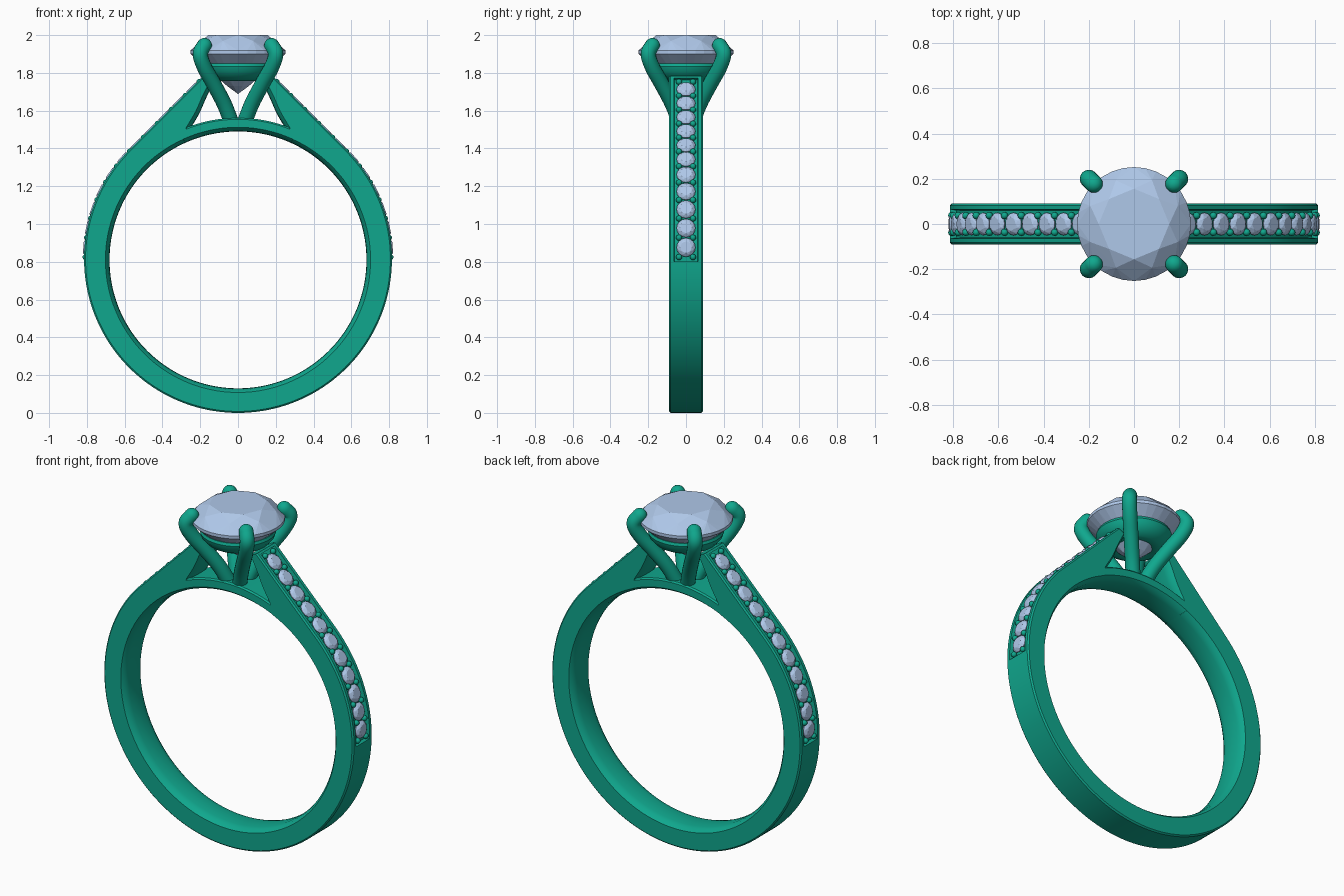
import bpy, bmesh
from math import sin, cos, pi, radians, sqrt
from mathutils import Vector, Matrix

if "Cube" in bpy.data.objects:
    bpy.data.objects.remove(bpy.data.objects["Cube"])


def material(name, color):
    m = bpy.data.materials.new(name)
    m.diffuse_color = color
    m.use_nodes = True
    m.node_tree.nodes["Principled BSDF"].inputs["Base Color"].default_value = m.diffuse_color
    return m


METAL = material("metal", (0.005, 0.39, 0.27, 1))
STONE = material("stone", (0.43, 0.58, 0.82, 1))


def finish(bm, name, mat, smooth=True, mirror=None):
    bmesh.ops.remove_doubles(bm, verts=bm.verts, dist=1e-5)
    bmesh.ops.recalc_face_normals(bm, faces=bm.faces)
    me = bpy.data.meshes.new(name)
    bm.to_mesh(me)
    bm.free()
    me.materials.append(mat)
    ob = bpy.data.objects.new(name, me)
    bpy.context.collection.objects.link(ob)
    if mirror:
        mod = ob.modifiers.new("mirror", "MIRROR")
        mod.use_axis = mirror
        mod.merge_threshold = 1e-4
    if smooth:
        bpy.ops.object.select_all(action="DESELECT")
        ob.select_set(True)
        bpy.context.view_layer.objects.active = ob
        bpy.ops.object.shade_smooth_by_angle(angle=radians(35))
    return ob


def loft(sections, loop=False, cap_start=False, cap_end=False):
    """Skin a list of closed cross-sections."""
    bm = bmesh.new()
    rows = [[bm.verts.new(p) for p in s] for s in sections]
    n = len(rows[0])
    for a, b in zip(rows, rows[1:] + (rows[:1] if loop else [])):
        for i in range(n):
            j = (i + 1) % n
            bm.faces.new((a[i], a[j], b[j], b[i]))
    if cap_start:
        bm.faces.new(rows[0])
    if cap_end:
        bm.faces.new(rows[-1])
    return bm


def spline(pts, n):
    """Catmull-Rom samples through 2D points."""
    p = [Vector(q) for q in pts]
    p = [2 * p[0] - p[1]] + p + [2 * p[-1] - p[-2]]
    out = []
    for k in range(1, len(p) - 2):
        a, b, c, d = p[k - 1:k + 3]
        for i in range(n):
            t = i / n
            out.append(0.5 * (2 * b + (c - a) * t + (2 * a - 5 * b + 4 * c - d) * t * t
                              + (3 * b - a - 3 * c + d) * t ** 3))
    return out + [p[-2]]


# --- Band: outer and inner outlines in the x-z plane ---
R_OUT, Z_OUT, R_IN, Z_IN = 0.815, 0.815, 0.68, 0.81
W = 0.09
ARC_END = Vector((R_OUT * cos(pi / 4), Z_OUT + R_OUT * sin(pi / 4)))
TIP = ARC_END + Vector((-0.391, 0.391))


def outer(a):
    return Vector((R_OUT * cos(a), Z_OUT + R_OUT * sin(a)))


def inner(a, r=R_IN):
    return Vector((r * cos(a), Z_IN + r * sin(a)))


def section(i, o, depth=0.0):
    """Comfort-fit cross-section with an optional channel in the outer face."""
    d = (o - i).normalized()
    half = [(i, 0.0, 0.0), (i, 0.002, 0.045), (i, 0.008, 0.072), (i, 0.022, W),
            (o, -0.008, W), (o, 0.0, W - 0.008), (o, 0.0, 0.064), (o, -depth, 0.060)]
    ring = half + [(p, h, -y) for p, h, y in reversed(half[1:])]
    return [Vector(((p + d * h).x, y, (p + d * h).y)) for p, h, y in ring]


DEPTH = 0.026
start = radians(-1)
secs = []
for k in range(41):                                   # plain lower half
    a = -pi / 2 + (start + pi / 2) * k / 40
    secs.append(section(inner(a), outer(a)))
for k in range(25):                                   # channelled arc
    a = start + (pi / 4 - start) * k / 24
    secs.append(section(inner(a), outer(a), DEPTH))
for k in range(1, 11):                                # straight shoulder
    t = 0.45 * k / 10
    a = radians(45 + 21 * k / 10)
    secs.append(section(inner(a), ARC_END.lerp(TIP, t), DEPTH))
gap = spline([(0.255, 1.5), (0.205, 1.585), (0.165, 1.675), (0.13, 1.742)], 5)
for k, p in enumerate(gap):                           # rising cathedral tip
    t = 0.49 + 0.485 * k / (len(gap) - 1)
    secs.append(section(p, ARC_END.lerp(TIP, t), DEPTH))
secs.append(section(gap[-1], ARC_END.lerp(TIP, 0.975)))
secs.append(section(Vector((0.125, 1.752)), TIP))
finish(loft(secs, cap_end=True), "band", METAL, mirror=(True, False, False))

# --- Bridge under the head ---
secs = []
for k in range(15):
    a = radians(64 + 26 * k / 14)
    secs.append(section(inner(a), inner(a, 0.752)))
finish(loft(secs, cap_start=True), "bridge", METAL, mirror=(True, False, False))

# --- Seat ring below the centre stone ---
profile = [(0.165, 1.835), (0.18, 1.852), (0.198, 1.85), (0.204, 1.835), (0.196, 1.81),
           (0.17, 1.78), (0.14, 1.763), (0.115, 1.757), (0.09, 1.765)]
secs = [[Vector((r * cos(a), r * sin(a), z)) for r, z in profile]
        for a in (2 * pi * k / 64 for k in range(64))]
finish(loft(secs, loop=True), "seat_ring", METAL)

# --- Four claws on the diagonals ---
s2 = sqrt(2)
path = spline([(0.035 * s2, 1.54), (0.075 * s2, 1.64), (0.128 * s2, 1.74),
               (0.178 * s2, 1.83), (0.2 * s2, 1.9), (0.178 * s2, 1.945)], 6)
r = 0.04
stations = []
for k, p in enumerate(path):
    tan = (path[min(k + 1, len(path) - 1)] - path[max(k - 1, 0)]).normalized()
    stations.append((p, tan, r))
for deg in (20, 40, 60, 75, 88):                      # rounded tip
    b = radians(deg)
    stations.append((path[-1] + tan * r * sin(b), tan, r * cos(b)))
out_dir, side = Vector((1, -1, 0)) / s2, Vector((1, 1, 0)) / s2
secs = []
for p, t, rad in stations:
    nrm = out_dir * t.y - Vector((0, 0, t.x))
    c = out_dir * p.x + Vector((0, 0, p.y))
    secs.append([c + nrm * rad * cos(q) + side * rad * sin(q)
                 for q in (2 * pi * k / 20 for k in range(20))])
finish(loft(secs, cap_start=True, cap_end=True), "claws", METAL, mirror=(True, True, False))


# --- Brilliant-cut stones: convex hull of facet rings ---
def add_gem(bm, matrix, girdle=16):
    rings = [(8, 0.62, 0.36, 0), (8, 0.83, 0.235, 0.5), (girdle, 1, 0.035, 0),
             (girdle, 1, -0.035, 0), (8, 0.25, -0.71, 0.5), (1, 0, -0.88, 0)]
    vs = []
    for n, rad, z, off in rings:
        for k in range(n):
            a = 2 * pi * (k + off) / n
            vs.append(bm.verts.new(matrix @ Vector((rad * cos(a), rad * sin(a), z))))
    bmesh.ops.convex_hull(bm, input=vs)


bm = bmesh.new()
add_gem(bm, Matrix.Translation((0, 0, 1.91)) @ Matrix.Scale(0.252, 4), 32)
finish(bm, "centre_stone", STONE, smooth=False)


def on_shoulder(s):
    """Point and outward angle at distance s along the channel."""
    a = min(s / R_OUT, pi / 4)
    p = outer(a) + Vector((-1, 1)) / s2 * max(0, s - R_OUT * pi / 4)
    return p, a


# --- Small stones and bead claws in the channels ---
stones, beads = bmesh.new(), bmesh.new()
STEP, FIRST = 0.1045, 0.062
for sx in (1, -1):
    for k in range(12):
        if k < 11:
            p, a = on_shoulder(FIRST + STEP * k)
            p = p - Vector((cos(a), sin(a))) * 0.012
            add_gem(stones, Matrix.Translation((sx * p.x, 0, p.y))
                    @ Matrix.Rotation(sx * (pi / 2 - a), 4, "Y") @ Matrix.Scale(0.05, 4))
        p, a = on_shoulder(FIRST + STEP * (k - 0.5))
        p = p - Vector((cos(a), sin(a))) * 0.008
        for y in (-0.037, 0.037):
            bmesh.ops.create_uvsphere(beads, u_segments=12, v_segments=8, radius=0.016,
                                      matrix=Matrix.Translation((sx * p.x, y, p.y)))
finish(stones, "channel_stones", STONE, smooth=False)
finish(beads, "bead_claws", METAL)
